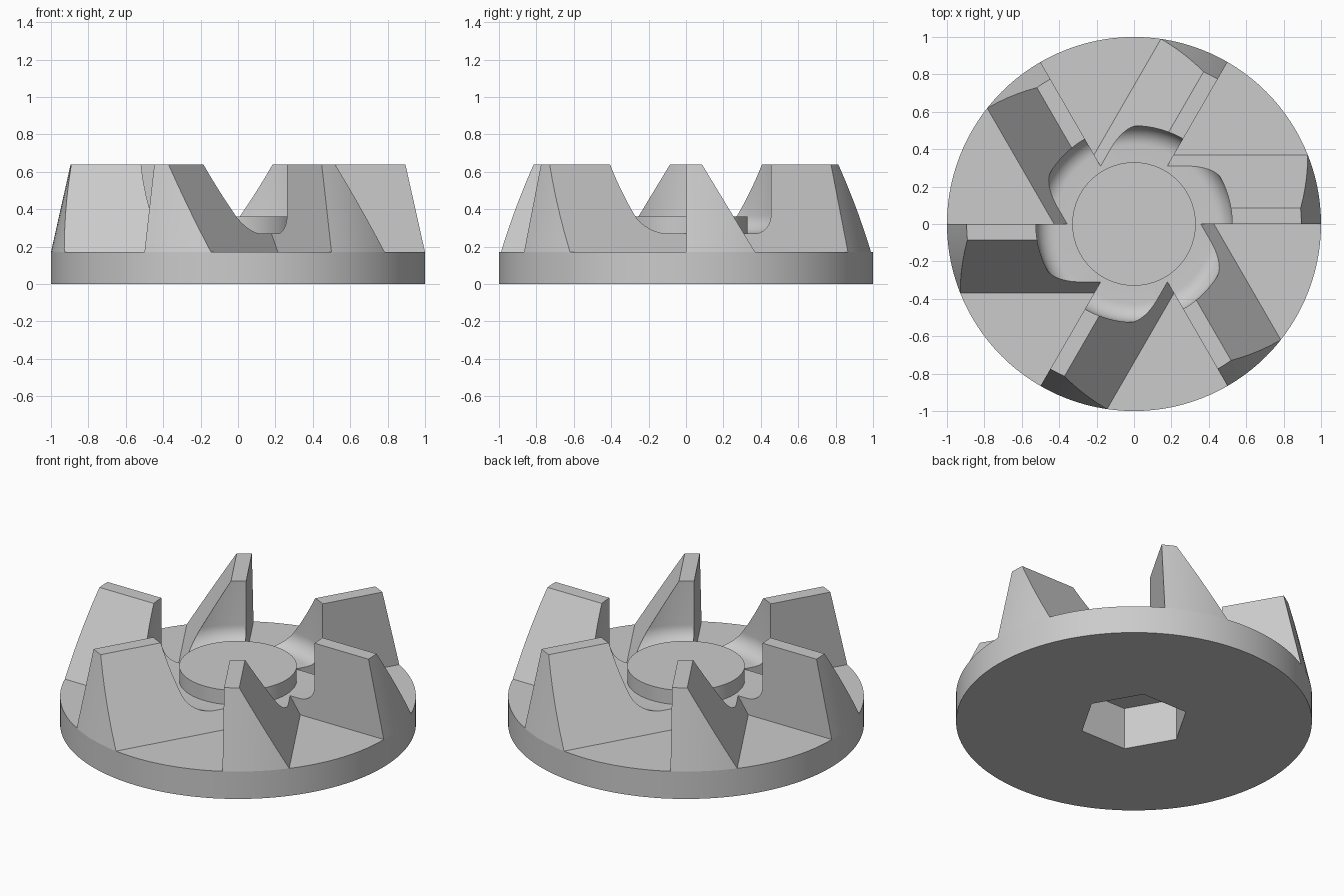
import bpy, bmesh, math

cube = bpy.data.objects.get("Cube")
if cube:
    bpy.data.objects.remove(cube, do_unlink=True)

RIM, PLATE_TOP, BLADE_TOP = 1.0, 0.17, 0.64
SEGMENTS = 120

grey = bpy.data.materials.new("plain grey")
grey.use_nodes = True
grey.diffuse_color = (0.6, 0.6, 0.6, 1)
grey.node_tree.nodes["Principled BSDF"].inputs["Base Color"].default_value = grey.diffuse_color


def make_object(name, bm):
    bmesh.ops.remove_doubles(bm, verts=bm.verts, dist=1e-5)
    bmesh.ops.recalc_face_normals(bm, faces=bm.faces)
    mesh = bpy.data.meshes.new(name)
    bm.to_mesh(mesh)
    bm.free()
    mesh.materials.append(grey)
    obj = bpy.data.objects.new(name, mesh)
    bpy.context.collection.objects.link(obj)
    return obj


def lathe(name, profile):
    """Spin a closed (radius, height) outline around the z axis."""
    bm = bmesh.new()
    verts = [bm.verts.new((r, 0, z)) for r, z in profile]
    edges = [bm.edges.new((a, b)) for a, b in zip(verts, verts[1:] + verts[:1])
             if a.co.x > 0 or b.co.x > 0]
    bmesh.ops.spin(bm, geom=verts + edges, cent=(0, 0, 0), axis=(0, 0, 1),
                   angle=math.tau, steps=SEGMENTS, use_merge=False)
    return make_object(name, bm)


def prism(name, outline, offset):
    """Extrude a closed outline of points along an offset."""
    bm = bmesh.new()
    face = bm.faces.new([bm.verts.new(p) for p in outline])
    new = bmesh.ops.extrude_face_region(bm, geom=[face], use_keep_orig=True)["geom"]
    bmesh.ops.translate(bm, vec=offset, verts=[v for v in new if isinstance(v, bmesh.types.BMVert)])
    return make_object(name, bm)


def activate(obj):
    bpy.ops.object.select_all(action="DESELECT")
    obj.select_set(True)
    bpy.context.view_layer.objects.active = obj


def boolean(obj, cutter, operation):
    cutter.hide_render = True
    mod = obj.modifiers.new("cut", "BOOLEAN")
    mod.operation, mod.solver, mod.object = operation, "EXACT", cutter
    activate(obj)
    bpy.ops.object.modifier_apply(modifier=mod.name)
    bpy.data.objects.remove(cutter, do_unlink=True)
    bpy.ops.object.shade_smooth_by_angle(angle=math.radians(25))


# Round plate with raised hub, and a hexagonal socket underneath
base = lathe("base_plate_and_hub", [(0, 0), (RIM, 0), (RIM, PLATE_TOP), (0.33, PLATE_TOP),
                                    (0.33, 0.36), (0, 0.36)])
hexagon = [(0.31 * math.cos(k * math.pi / 3), 0.31 * math.sin(k * math.pi / 3), -0.1)
           for k in range(6)]
boolean(base, prism("socket_cutter", hexagon, (0, 0, 0.36)), "DIFFERENCE")

# Blade: upright on one side, sloped on the other
blade = prism("blade_1", [(0, 0, 0.1), (0, 0.37, 0.1), (0, 0.37, PLATE_TOP),
                          (0, 0.085, BLADE_TOP), (0, 0, BLADE_TOP)], (1.1, 0, 0))

# Ring envelope: tapered rim outside, filleted well around the hub inside
fillet = [(0.425 + 0.1 * math.sin(a), 0.37 - 0.1 * math.cos(a))
          for a in (k * math.pi / 20 for k in range(11))]
envelope = lathe("blade_envelope", [(0.32, PLATE_TOP), (0.32, 0.27)] + fillet
                 + [(0.525, BLADE_TOP), (0.895, BLADE_TOP), (RIM, PLATE_TOP)])
boolean(blade, envelope, "INTERSECT")

# Six blades around the hub
for k in range(1, 6):
    copy = bpy.data.objects.new(f"blade_{k + 1}", blade.data)
    copy.rotation_euler.z = k * math.pi / 3
    bpy.context.collection.objects.link(copy)
